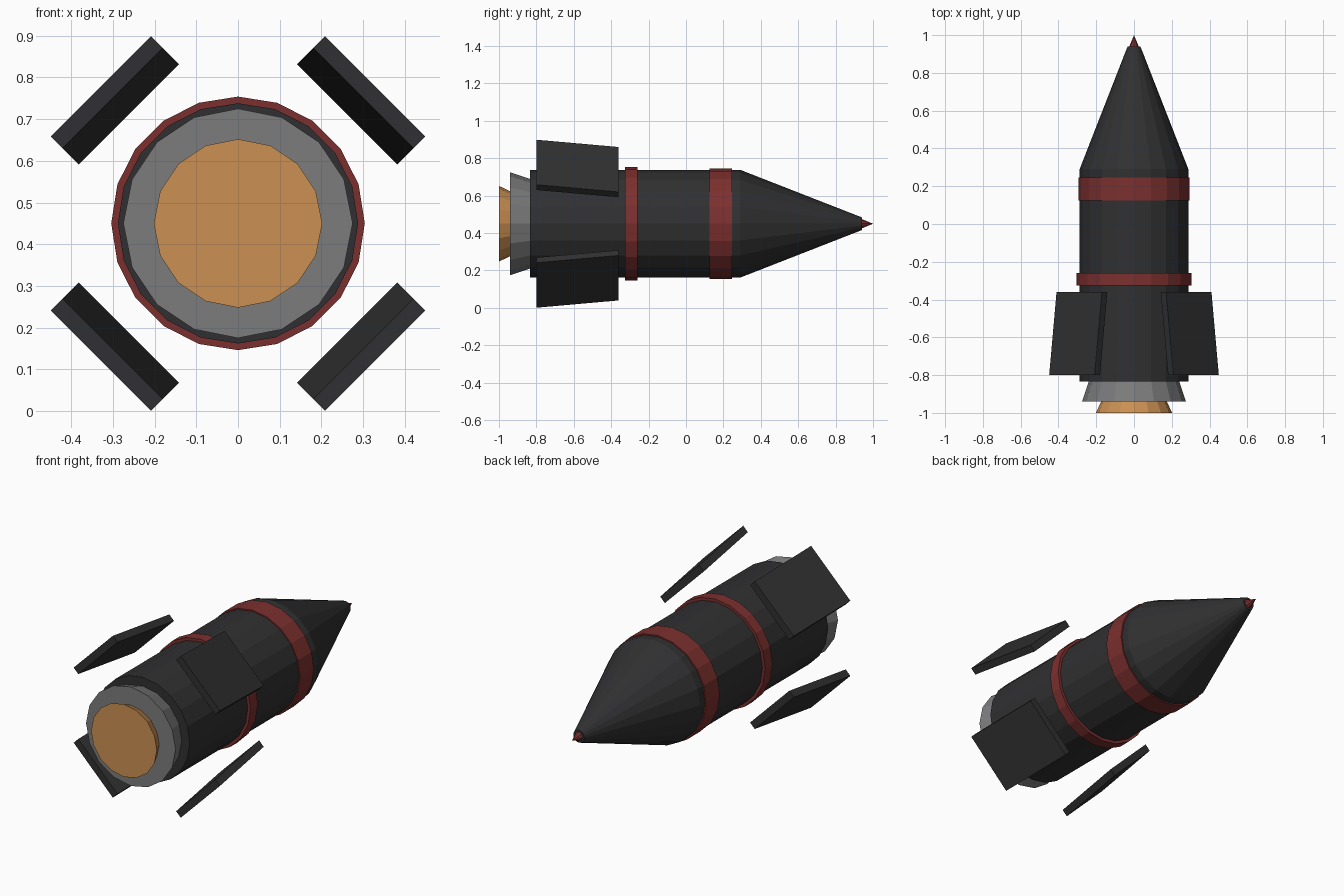
import bpy, bmesh
from math import sin, cos, pi, sqrt

if "Cube" in bpy.data.objects:
    bpy.data.objects.remove(bpy.data.objects["Cube"])

AXIS_Z = 0.45


def material(name, rgb):
    m = bpy.data.materials.new(name)
    m.diffuse_color = (*rgb, 1)
    m.use_nodes = True
    m.node_tree.nodes["Principled BSDF"].inputs["Base Color"].default_value = m.diffuse_color
    return m


DARK = material("charcoal", (0.03, 0.03, 0.032))
RED = material("red", (0.2, 0.03, 0.028))
STEEL = material("steel", (0.2, 0.2, 0.205))
FLAME = material("orange", (0.6, 0.28, 0.085))


def finish(name, bm, mat):
    bmesh.ops.recalc_face_normals(bm, faces=bm.faces)
    mesh = bpy.data.meshes.new(name)
    bm.to_mesh(mesh)
    bm.free()
    mesh.materials.append(mat)
    bpy.context.collection.objects.link(bpy.data.objects.new(name, mesh))


def lathe(name, profile, sides, mat):
    """Closed solid turned around the rocket axis from (y, radius) points."""
    bm = bmesh.new()
    rings = []
    for y, r in profile:
        n = sides if r > 0 else 1
        rings.append([bm.verts.new((r * sin(2 * pi * i / sides), y,
                                    AXIS_Z + r * cos(2 * pi * i / sides))) for i in range(n)])
    for a, b in zip(rings, rings[1:]):
        for i in range(sides):
            j = (i + 1) % sides
            if len(b) == 1:
                bm.faces.new((a[i], a[j], b[0]))
            else:
                bm.faces.new((a[i], a[j], b[j], b[i]))
    for ring in (rings[0], rings[-1]):
        if len(ring) > 1:
            bm.faces.new(ring)
    finish(name, bm, mat)


def fin(name, sx, sz):
    """Slanted plate facing diagonally outward, flaring toward the tail."""
    bm = bmesh.new()
    bmesh.ops.create_cube(bm, size=1)
    for v in bm.verts:
        back = v.co.y < 0
        dist = (0.445 if back else 0.39) + v.co.z * 0.04
        side = v.co.x * 0.34
        v.co = (sx * (dist + side) / sqrt(2), -0.80 if back else -0.36,
                AXIS_Z + sz * (dist - side) / sqrt(2))
    finish(name, bm, DARK)


# Hull and nose
lathe("body", [(-0.835, 0.288), (0.29, 0.288)], 20, DARK)
lathe("nose_cone", [(0.29, 0.288), (0.94, 0.034)], 20, DARK)
lathe("nose_tip", [(0.93, 0.029), (1.0, 0)], 8, RED)

# Painted bands
lathe("front_band", [(0.125, 0.295), (0.245, 0.295)], 20, RED)
lathe("rear_band", [(-0.325, 0.304), (-0.26, 0.304)], 20, RED)

# Engine
lathe("nozzle", [(-0.94, 0.275), (-0.80, 0.228)], 16, STEEL)
lathe("exhaust", [(-1.0, 0.202), (-0.90, 0.155)], 16, FLAME)

# Four floating fins
for v_name, sz in (("upper", 1), ("lower", -1)):
    for h_name, sx in (("left", -1), ("right", 1)):
        fin(f"{v_name}_{h_name}_fin", sx, sz)
